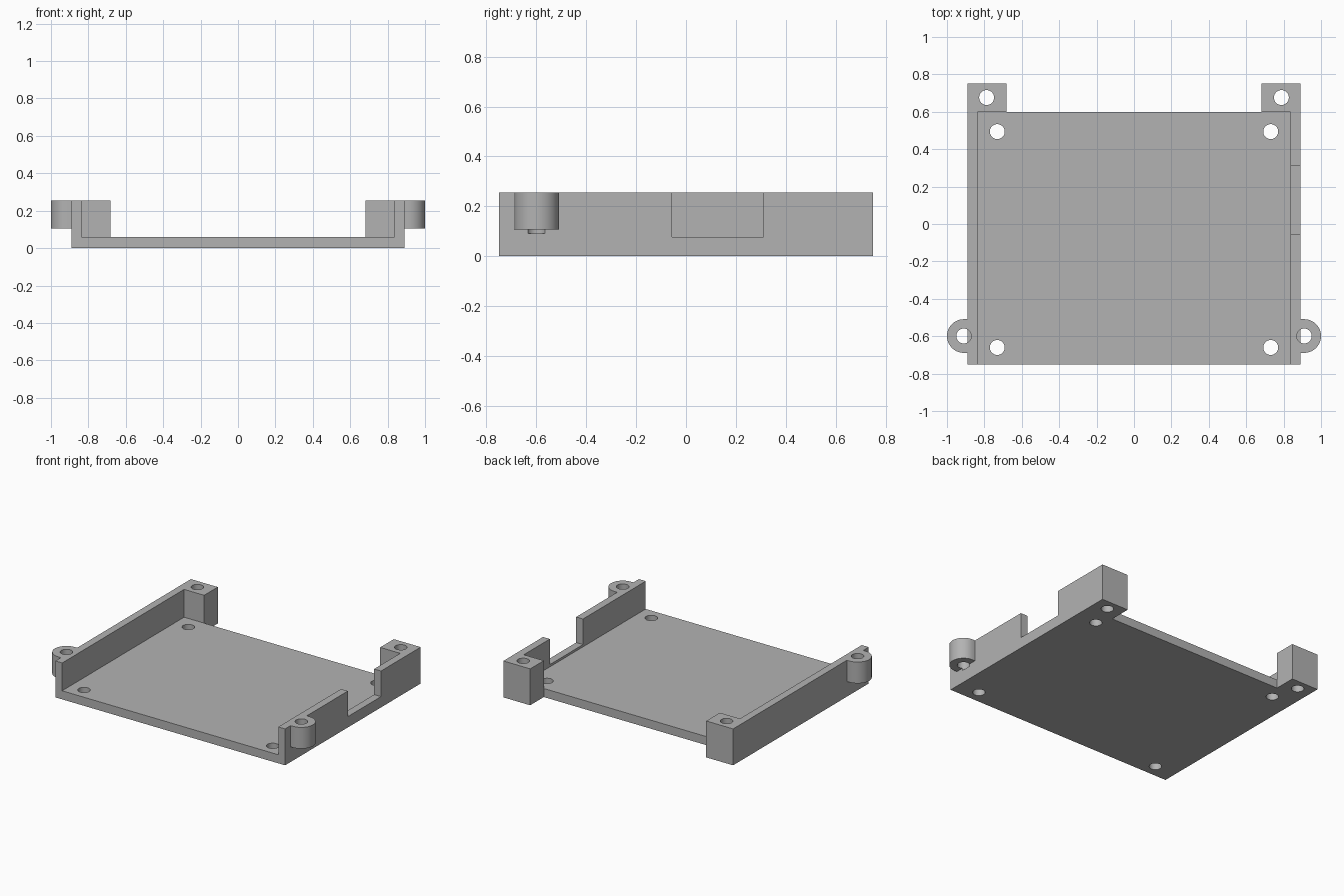
import bpy
import bmesh
from math import sin, cos, pi, radians

cube = bpy.data.objects.get("Cube")
if cube:
    bpy.data.objects.remove(cube, do_unlink=True)

# Main dimensions
HALF_W, INNER_W, POST_W = 0.89, 0.837, 0.682
FRONT, SHELF_END, BACK = -0.75, 0.599, 0.75
FLOOR, TOP = 0.06, 0.255
HOLE_R, EAR_R, EAR_X, EAR_Y = 0.04, 0.09, 0.91, -0.599

grey = bpy.data.materials.new("mid_grey")
grey.use_nodes = True
colour = (0.45, 0.45, 0.45, 1)
grey.diffuse_color = colour
grey.node_tree.nodes["Principled BSDF"].inputs["Base Color"].default_value = colour


def prism(name, outline, z0, z1):
    """Extrude a counter-clockwise plan outline from z0 to z1."""
    bm = bmesh.new()
    face = bm.faces.new([bm.verts.new((x, y, z0)) for x, y in outline])
    out = bmesh.ops.extrude_face_region(bm, geom=[face])
    for v in out["geom"]:
        if isinstance(v, bmesh.types.BMVert):
            v.co.z = z1
    bmesh.ops.recalc_face_normals(bm, faces=bm.faces)
    mesh = bpy.data.meshes.new(name)
    bm.to_mesh(mesh)
    bm.free()
    mesh.materials.append(grey)
    obj = bpy.data.objects.new(name, mesh)
    bpy.context.collection.objects.link(obj)
    return obj


def arc(cx, cy, r, a0, a1, n):
    return [(cx + r * cos(a0 + (a1 - a0) * i / n),
             cy + r * sin(a0 + (a1 - a0) * i / n)) for i in range(n + 1)]


def mirrored(half):
    """Complete an outline given on the +x side across x = 0."""
    return half + [(-x, y) for x, y in reversed(half)]


def combine(target, tool, operation):
    """Apply a boolean and discard the tool object."""
    tool.hide_render = True
    mod = target.modifiers.new(tool.name, 'BOOLEAN')
    mod.operation, mod.solver, mod.object = operation, 'EXACT', tool
    bpy.ops.object.select_all(action='DESELECT')
    bpy.context.view_layer.objects.active = target
    target.select_set(True)
    bpy.ops.object.modifier_apply(modifier=mod.name)
    bpy.data.objects.remove(tool, do_unlink=True)


# Solid footprint with the two rear posts
tray = prism("mounting_tray", mirrored([
    (HALF_W, FRONT), (HALF_W, BACK), (POST_W, BACK), (POST_W, SHELF_END)]), 0, TOP)

# Hollow between the side walls
combine(tray, prism("cavity", mirrored([
    (INNER_W, -1), (INNER_W, SHELF_END), (0.6, SHELF_END), (0.6, 1)]), FLOOR, 1), 'DIFFERENCE')

# Opening in the left wall
combine(tray, prism("wall_notch", [
    (0.8, -0.056), (1, -0.056), (1, 0.311), (0.8, 0.311)], 0.076, 1), 'DIFFERENCE')

# Rounded screw ears on both walls
for side in (1, -1):
    outline = [(0.86, EAR_Y - EAR_R)] + arc(EAR_X, EAR_Y, EAR_R, -pi / 2, pi / 2, 24)
    outline.append((0.86, EAR_Y + EAR_R))
    combine(tray, prism("ear", [(side * x, y) for x, y in outline], 0.106, TOP), 'UNION')

# Screw holes: floor, rear posts and ears (ear holes stop in the wall)
holes = [(0.731, 0.494, -1), (0.731, -0.66, -1), (0.788, 0.676, -1), (EAR_X, EAR_Y, 0.09)]
for x, y, bottom in holes:
    for side in (1, -1):
        ring = arc(side * x, y, HOLE_R, 0, 2 * pi, 32)[:-1]
        combine(tray, prism("hole", ring, bottom, 1), 'DIFFERENCE')

# Smooth round surfaces, crisp edges
bpy.ops.object.shade_smooth_by_angle(angle=radians(30))
